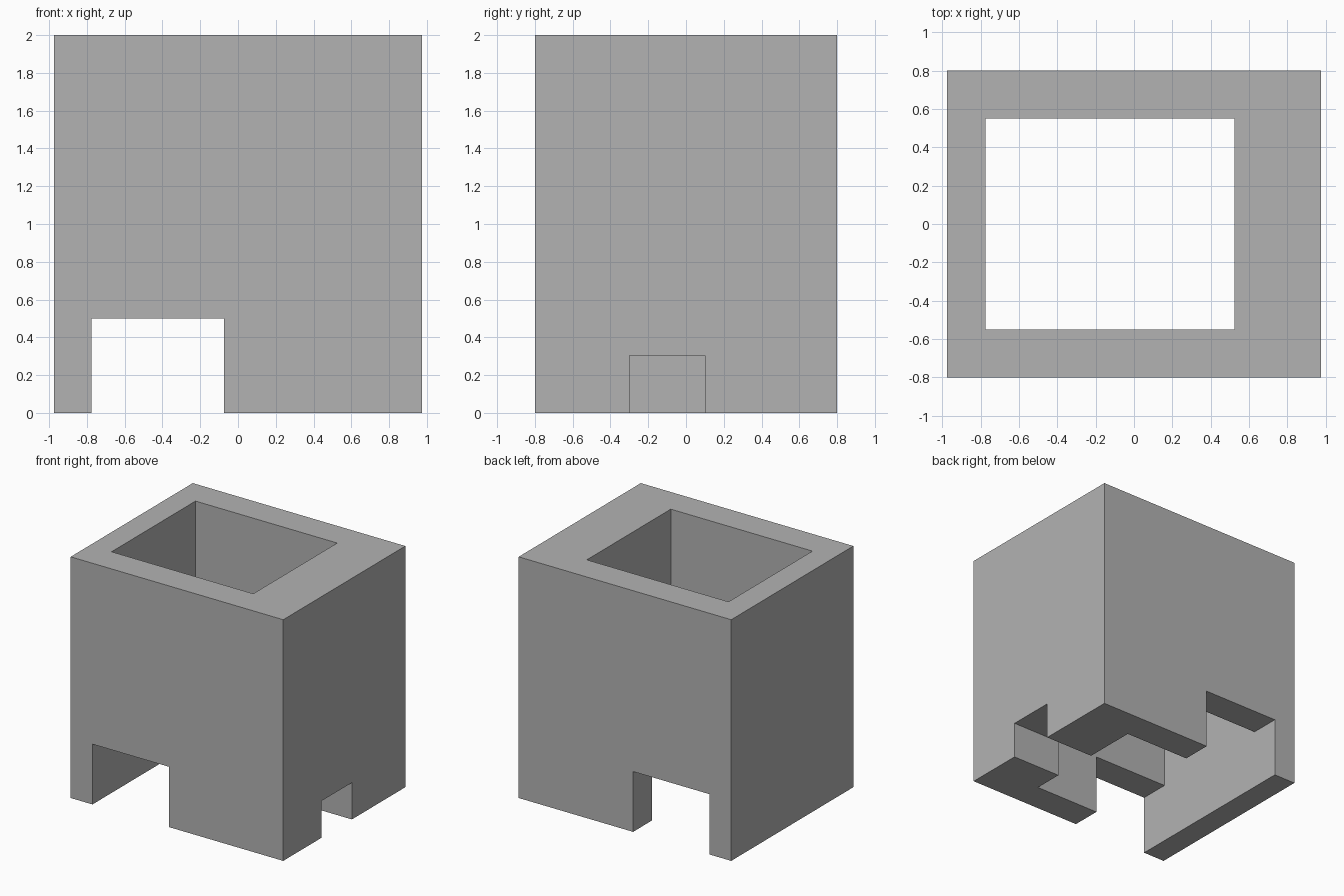
import bpy
import bmesh

cube = bpy.data.objects.get("Cube")
if cube:
    bpy.data.objects.remove(cube, do_unlink=True)

grey = bpy.data.materials.new("plain grey")
grey.use_nodes = True
grey.diffuse_color = (0.45, 0.45, 0.45, 1)
grey.node_tree.nodes["Principled BSDF"].inputs["Base Color"].default_value = grey.diffuse_color


def box(name, xs, ys, zs):
    """Axis-aligned box spanning the given ranges."""
    bm = bmesh.new()
    bmesh.ops.create_cube(bm, size=2)
    for v in bm.verts:
        v.co = [r[1] if c > 0 else r[0] for r, c in zip((xs, ys, zs), v.co)]
    mesh = bpy.data.meshes.new(name)
    bm.to_mesh(mesh)
    bm.free()
    mesh.materials.append(grey)
    obj = bpy.data.objects.new(name, mesh)
    bpy.context.collection.objects.link(obj)
    return obj


# Outer block
block = box("hollow_block", (-0.975, 0.975), (-0.8, 0.8), (0, 2))

# Vertical shaft, passage from front to back, and small side opening
inner_left, inner_right = -0.775, 0.525
cutters = [
    box("shaft_cutter", (inner_left, inner_right), (-0.55, 0.55), (-0.5, 2.5)),
    box("passage_cutter", (inner_left, -0.075), (-1.2, 1.2), (-0.5, 0.5)),
    box("side_opening_cutter", (0.2, 1.3), (-0.3, 0.1), (-0.5, 0.305)),
]
for cutter in cutters:
    mod = block.modifiers.new(cutter.name, 'BOOLEAN')
    mod.operation = 'DIFFERENCE'
    mod.solver = 'EXACT'
    mod.object = cutter

# Bake the cuts into the block and drop the cutters
bpy.context.view_layer.update()
evaluated = block.evaluated_get(bpy.context.evaluated_depsgraph_get())
result = bpy.data.meshes.new_from_object(evaluated)
block.modifiers.clear()
block.data = result
for cutter in cutters:
    bpy.data.objects.remove(cutter, do_unlink=True)
